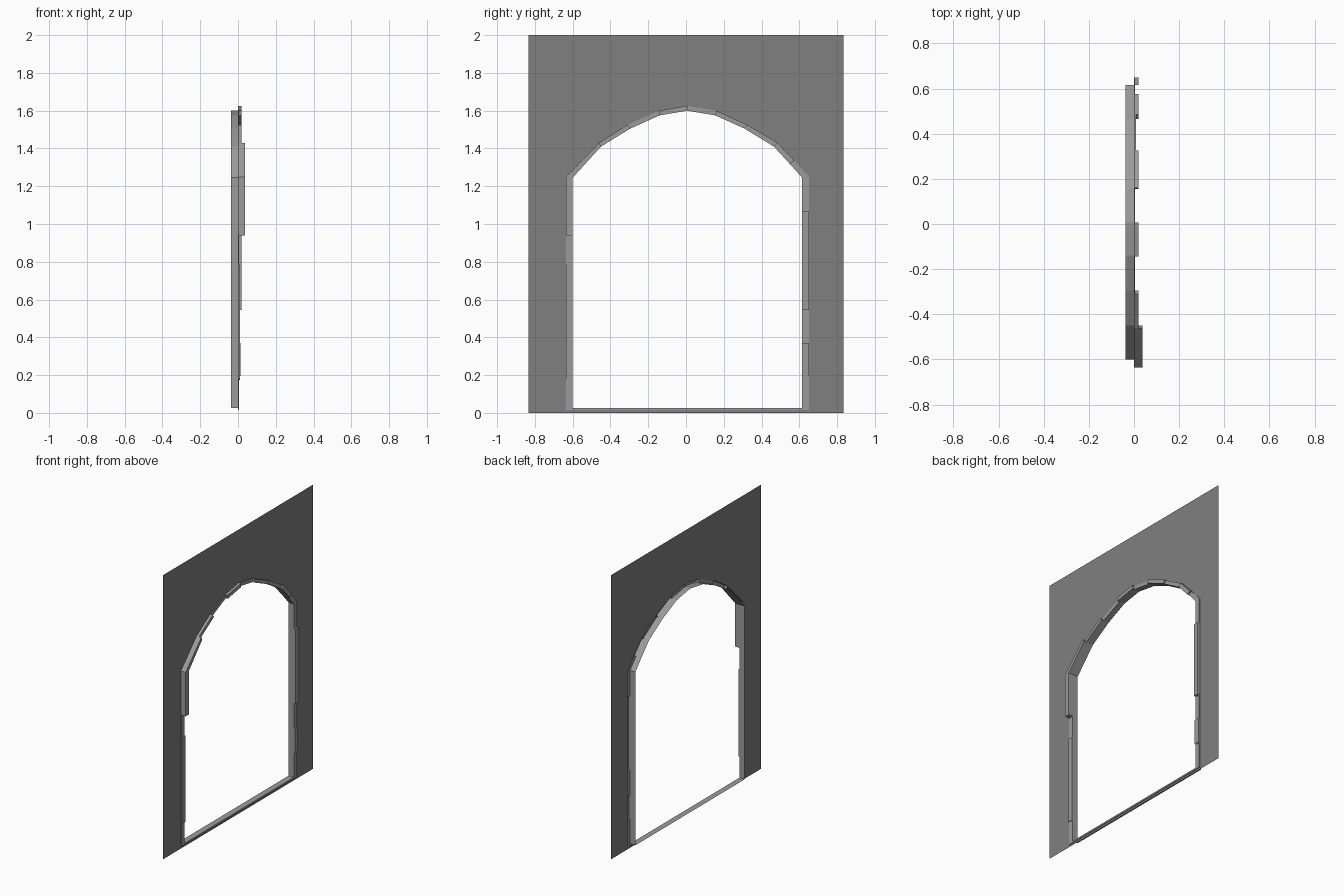
import bpy

if "Cube" in bpy.data.objects:
    bpy.data.objects.remove(bpy.data.objects["Cube"])

W, H, BACK = 0.835, 2.0, -0.037
# stations round the opening as (y, z): wall-side outline and opening-side outline
OUTER = [(-.635, .014), (-.635, .18), (-.635, .785), (-.635, .94), (-.635, 1.25),
         (-.46, 1.43), (-.31, 1.525), (-.145, 1.60), (.007, 1.626), (.16, 1.60),
         (.325, 1.525), (.485, 1.43), (.575, 1.335), (.65, 1.25),
         (.65, 1.07), (.65, .545), (.65, .37), (.65, .195), (.65, .014)]
INNER = [(-.60, .025), (-.60, .175), (-.60, .785), (-.60, .94), (-.60, 1.245),
         (-.45, 1.41), (-.295, 1.505), (-.14, 1.575), (.007, 1.60), (.155, 1.575),
         (.31, 1.505), (.465, 1.41), (.548, 1.32), (.615, 1.245),
         (.615, 1.07), (.615, .545), (.615, .37), (.615, .195), (.615, .025)]
# (first station, last station, how far the stone stands out)
STONES = [(0, 1, .005), (1, 2, .010), (2, 3, .004), (3, 5, .037), (5, 6, .019),
          (6, 7, .004), (7, 8, .019), (8, 9, .005), (9, 10, .019), (10, 11, .009),
          (11, 12, .019), (12, 14, .005), (14, 15, .019), (15, 16, .005),
          (16, 17, .013), (17, 18, .006), (18, 0, .005)]
N = len(OUTER)


def paint(name, v):
    m = bpy.data.materials.new(name)
    m.diffuse_color = (v, v, v, 1)
    m.use_nodes = True
    m.node_tree.nodes["Principled BSDF"].inputs["Base Color"].default_value = m.diffuse_color
    return m


wall_grey, stone_grey = paint("wall_grey", .214), paint("stone_grey", .33)


def make(name, faces, mat):
    verts, polys = [], []
    for f in faces:
        polys.append(list(range(len(verts), len(verts) + len(f))))
        verts += f
    me = bpy.data.meshes.new(name)
    me.from_pydata(verts, [], polys)
    me.materials.append(mat)
    ob = bpy.data.objects.new(name, me)
    bpy.context.collection.objects.link(ob)
    return ob


def at(p, x):
    return (x, p[0], p[1])


# flat wall sheet in four panels around the surround
spring, arch = 4, OUTER[4:14]
left, right = OUTER[0], OUTER[-1]
z = OUTER[spring][1]
panels = [[(-W, 0), left, OUTER[spring], (-W, z)],
          [right, (W, 0), (W, z), OUTER[13]],
          [(-W, 0), (W, 0), right, left],
          [(-W, z)] + arch + [(W, z), (W, H), (-W, H)]]
make("wall", [[at(p, 0) for p in f] for f in panels], wall_grey)

# reveal lining the opening, running back from the wall
make("reveal", [[at(INNER[i], 0), at(INNER[(i + 1) % N], 0),
                 at(INNER[(i + 1) % N], BACK), at(INNER[i], BACK)] for i in range(N)],
     stone_grey)

# surround stones and sill, open at the back
for k, (a, b, d) in enumerate(STONES):
    ids = list(range(a, b + 1)) if b > a else [a, b]
    faces = []
    for i, j in zip(ids, ids[1:]):
        oi, oj, ni, nj = OUTER[i], OUTER[j], INNER[i], INNER[j]
        faces += [[at(oi, d), at(ni, d), at(nj, d), at(oj, d)],
                  [at(oi, 0), at(oi, d), at(oj, d), at(oj, 0)],
                  [at(ni, d), at(ni, 0), at(nj, 0), at(nj, d)]]
    faces.append([at(OUTER[a], 0), at(INNER[a], 0), at(INNER[a], d), at(OUTER[a], d)])
    faces.append([at(OUTER[b], 0), at(OUTER[b], d), at(INNER[b], d), at(INNER[b], 0)])
    make("sill" if b < a else f"surround_stone_{k + 1}", faces, stone_grey)
